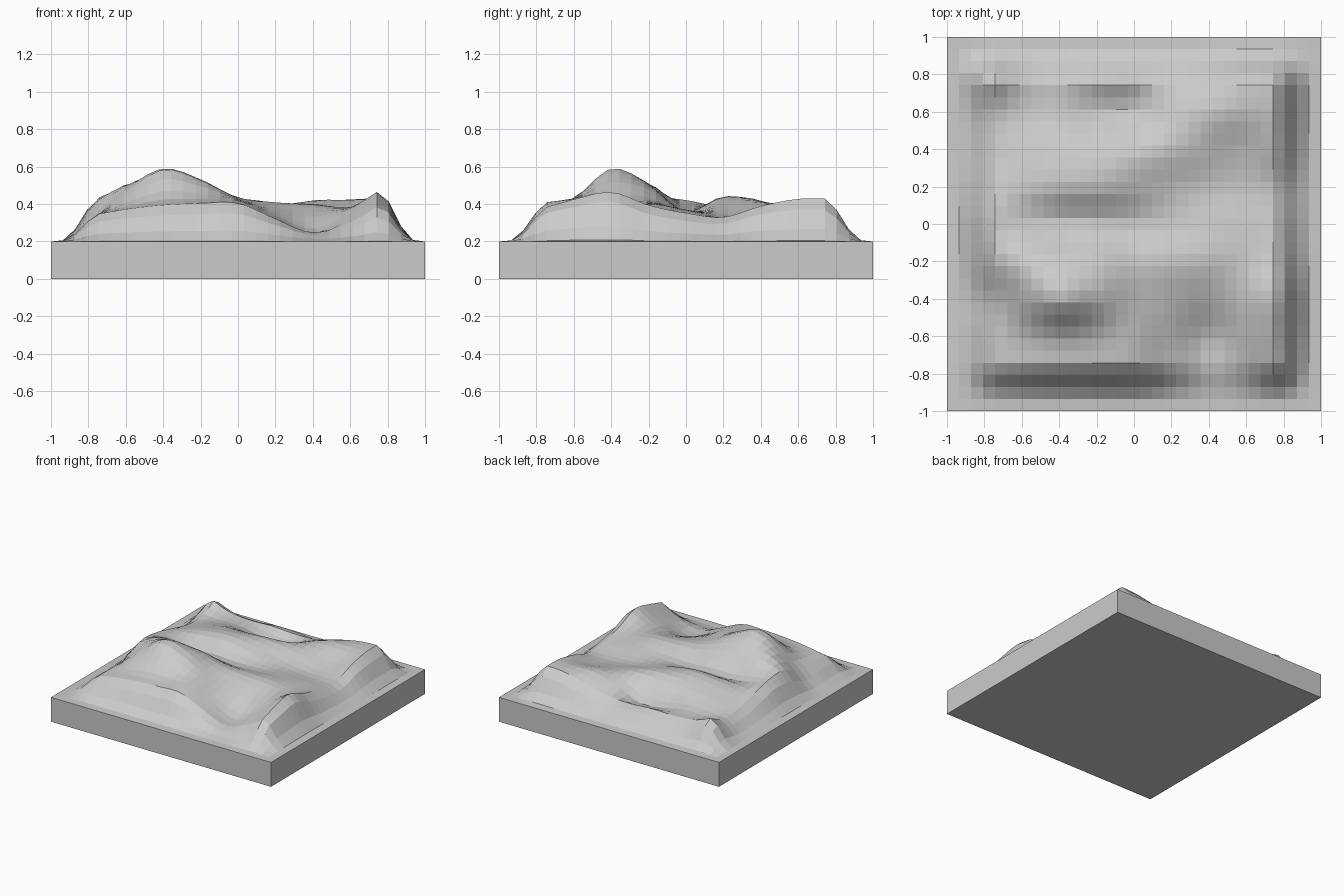
import bpy
import bmesh

BASE_TOP = 0.2
CELLS = 31

# Hill heights above the slab in hundredths, on a coarse lattice
# (rows run front to back, columns run along x, spacing 0.2)
HILLS = [
    "14 17 19 20 20 12 05 09 20",
    "14 19 23 23 22 13 05 14 25",
    "12 27 39 33 23 17 14 18 29",
    "21 30 31 29 23 21 20 18 20",
    "23 19 16 16 15 16 17 16 15",
    "17 20 23 24 21 17 14 13 13",
    "12 17 20 21 22 21 18 16 20",
    "13 13 13 09 08 17 22 22 23",
    "24 15 13 15 14 12 17 22 23",
]
LATTICE = [[int(h) / 100 for h in row.split()] for row in HILLS]


def spline(values, t):
    """Smooth curve through evenly spaced values."""
    last = len(values) - 1
    t = min(max(t, 0), last)
    i = min(int(t), last - 1)
    f = t - i
    a, b, c, d = (values[min(max(k, 0), last)] for k in range(i - 1, i + 3))
    return b + f / 2 * (c - a + f * (2*a - 5*b + 4*c - d + f * (3 * (b - c) + d - a)))


def edge_fade(p):
    """Fade the hills out towards the rim of the slab."""
    t = min(max((0.98 - abs(p)) / 0.24, 0), 1)
    return (t * t * (3 - 2 * t)) ** 1.5


def height(x, y):
    u, v = (x + 0.8) / 0.2, (y + 0.8) / 0.2
    hill = spline([spline(row, u) for row in LATTICE], v)
    return BASE_TOP + max(hill, 0) * edge_fade(x) * edge_fade(y)


def add_object(name, bm, material):
    mesh = bpy.data.meshes.new(name)
    bm.to_mesh(mesh)
    bm.free()
    mesh.materials.append(material)
    obj = bpy.data.objects.new(name, mesh)
    bpy.context.collection.objects.link(obj)


def make_material(name, color):
    mat = bpy.data.materials.new(name)
    mat.use_nodes = True
    mat.diffuse_color = color
    mat.node_tree.nodes["Principled BSDF"].inputs["Base Color"].default_value = color
    return mat


old = bpy.data.objects.get("Cube")
if old:
    bpy.data.objects.remove(old)

grey = make_material("light_grey", (0.6, 0.6, 0.6, 1))

# Slab: a box left open where the terrain covers it
bm = bmesh.new()
bmesh.ops.create_cube(bm, size=2)
for v in bm.verts:
    v.co.z = BASE_TOP if v.co.z > 0 else 0
lid = [f for f in bm.faces if f.normal.z > 0.5]
bmesh.ops.delete(bm, geom=lid, context='FACES_ONLY')
add_object("base_slab", bm, grey)

# Terrain: a flat-shaded grid raised into hills
bm = bmesh.new()
bmesh.ops.create_grid(bm, x_segments=CELLS, y_segments=CELLS, size=1)
for v in bm.verts:
    v.co.z = height(v.co.x, v.co.y)
add_object("terrain", bm, grey)
